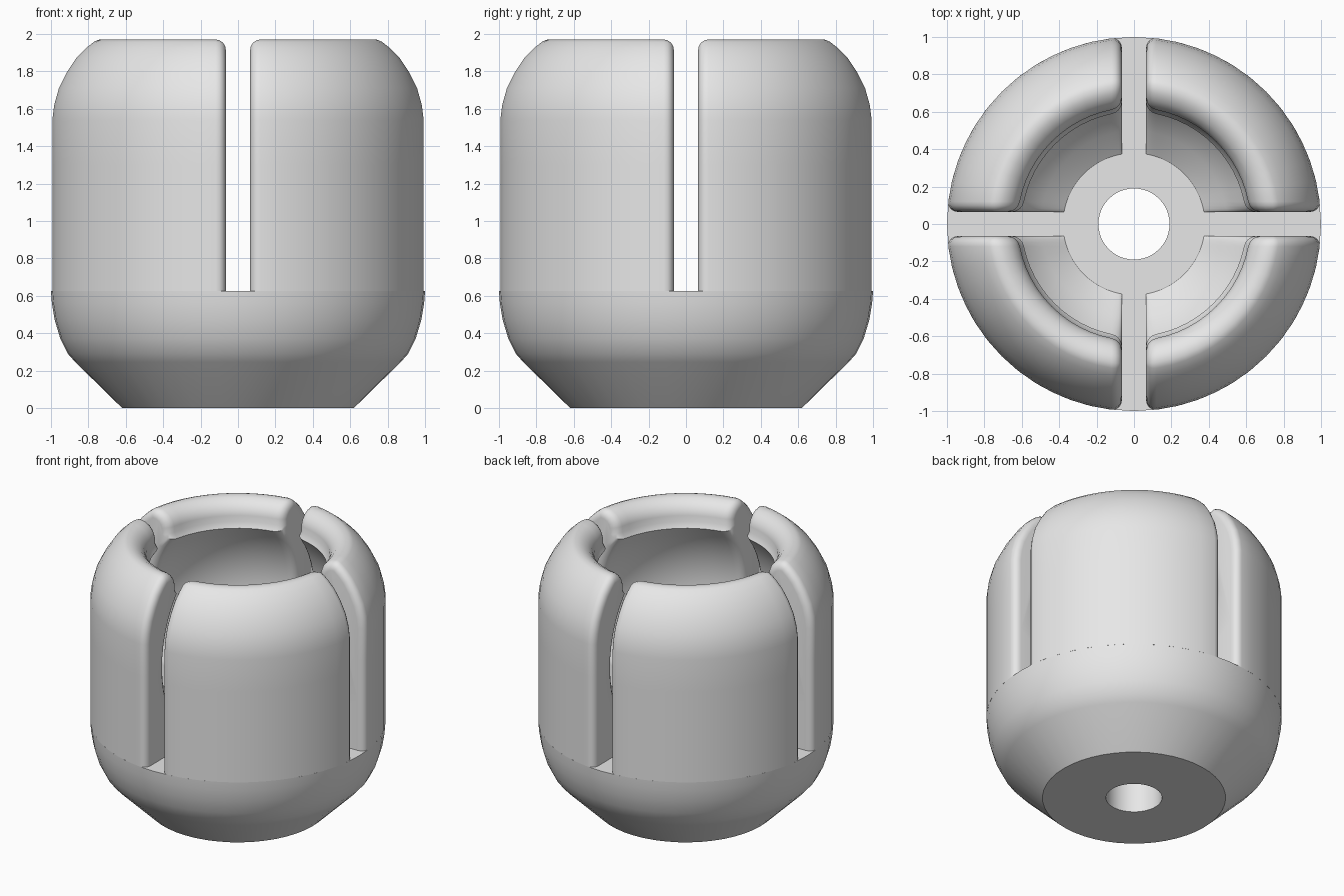
import bpy, bmesh
from math import sin, cos, pi, asin, hypot, radians

cube = bpy.data.objects.get("Cube")
if cube:
    bpy.data.objects.remove(cube, do_unlink=True)

FLOOR, TOP = 0.625, 1.97
SLOT, FILLET = 0.065, 0.055
BOWL_R, BOWL_Z = 0.77, 1.295

grey = bpy.data.materials.new("plain grey")
grey.use_nodes = True
colour = (0.8, 0.8, 0.8, 1)
grey.diffuse_color = colour
grey.node_tree.nodes["Principled BSDF"].inputs["Base Color"].default_value = colour


def finish(bm, name, angle):
    bmesh.ops.recalc_face_normals(bm, faces=bm.faces)
    mesh = bpy.data.meshes.new(name)
    bm.to_mesh(mesh)
    bm.free()
    mesh.materials.append(grey)
    ob = bpy.data.objects.new(name, mesh)
    bpy.context.collection.objects.link(ob)
    bpy.ops.object.select_all(action='DESELECT')
    ob.select_set(True)
    bpy.context.view_layer.objects.active = ob
    bpy.ops.object.shade_smooth_by_angle(angle=radians(angle))
    return ob


def skin(bm, loops, closed):
    """Bridge consecutive rings of points with quads."""
    rings = [[bm.verts.new(p) for p in loop] for loop in loops]
    n = len(rings[0])
    pairs = list(zip(rings, rings[1:] + rings[:1])) if closed else list(zip(rings, rings[1:]))
    for a, b in pairs:
        for i in range(n):
            j = (i + 1) % n
            bm.faces.new((a[i], a[j], b[j], b[i]))
    return rings


# Base: turned cup bottom with a through hole
base_profile = [(0.19, 0), (0.62, 0), (0.87, 0.245), (0.91, 0.29), (0.95, 0.37),
                (0.98, 0.47), (0.995, 0.56), (1, FLOOR), (0.19, FLOOR)]
bm = bmesh.new()
STEPS = 48
skin(bm, [[(r * cos(t), r * sin(t), z) for r, z in base_profile]
          for t in (2 * pi * k / STEPS for k in range(STEPS))], True)
finish(bm, "socket_base", 32)

# Jaw cross-section: outer wall, rounded rim, spherical inside
outer = [(1, FLOOR), (1, 1.0), (1, 1.3), (1, 1.54), (0.99, 1.62), (0.965, 1.71),
         (0.92, 1.8), (0.87, 1.875), (0.82, 1.925), (0.78, 1.957), (0.75, TOP)]
lip = [(0.75 - 0.13 * sin(a), TOP - 0.13 + 0.13 * cos(a))
       for a in (radians(d) for d in (20, 40, 60, 80, 100))]
z0 = lip[-1][1] - 0.04
inner = []
for k in range(15):
    z = z0 + (FLOOR - z0) * k / 14
    inner.append(((BOWL_R ** 2 - (z - BOWL_Z) ** 2) ** 0.5, z))
section = outer + lip + inner


def inset(points, amount):
    """Move the section inward, keeping its foot on the floor."""
    result = []
    n = len(points)
    for i, (r, z) in enumerate(points):
        a = points[max(i - 1, 0)]
        b = points[min(i + 1, n - 1)]
        dr, dz = b[0] - a[0], b[1] - a[1]
        length = hypot(dr, dz)
        fade = 1.0
        if i >= len(outer) + len(lip):
            fade = min(1, (z - FLOOR) / 0.3)
        nr, nz = -dz / length, dr / length
        new_z = z + nz * amount * fade if 0 < i < n - 1 else FLOOR
        result.append((r + nr * amount * fade, max(new_z, FLOOR)))
    return result


# Stations along the jaw: (distance from slot plane, inset); rounded at each end
ends = [(SLOT + FILLET * (1 - cos(a)), FILLET * (1 - sin(a)))
        for a in (radians(d) for d in (0, 22, 45, 67, 90))]


def jaw_loops():
    def start(d, amount):
        return [(asin(d / r), r, z) for r, z in inset(section, amount)]
    first = [start(d, amount) for d, amount in ends]
    last = [[(pi / 2 - t, r, z) for t, r, z in loop] for loop in reversed(first)]
    middle = []
    for k in range(1, 12):
        f = k / 12
        middle.append([(a[0] + (b[0] - a[0]) * f, a[1], a[2])
                       for a, b in zip(first[-1], last[0])])
    return first + middle + last


# Four jaws, one per quadrant
for q, name in enumerate(("jaw_back_left", "jaw_back_right", "jaw_front_right", "jaw_front_left")):
    bm = bmesh.new()
    turn = q * pi / 2
    rings = skin(bm, [[(r * cos(t + turn), r * sin(t + turn), z) for t, r, z in loop]
                      for loop in jaw_loops()], False)
    bm.faces.new(rings[0])
    bm.faces.new(rings[-1])
    finish(bm, name, 40)
